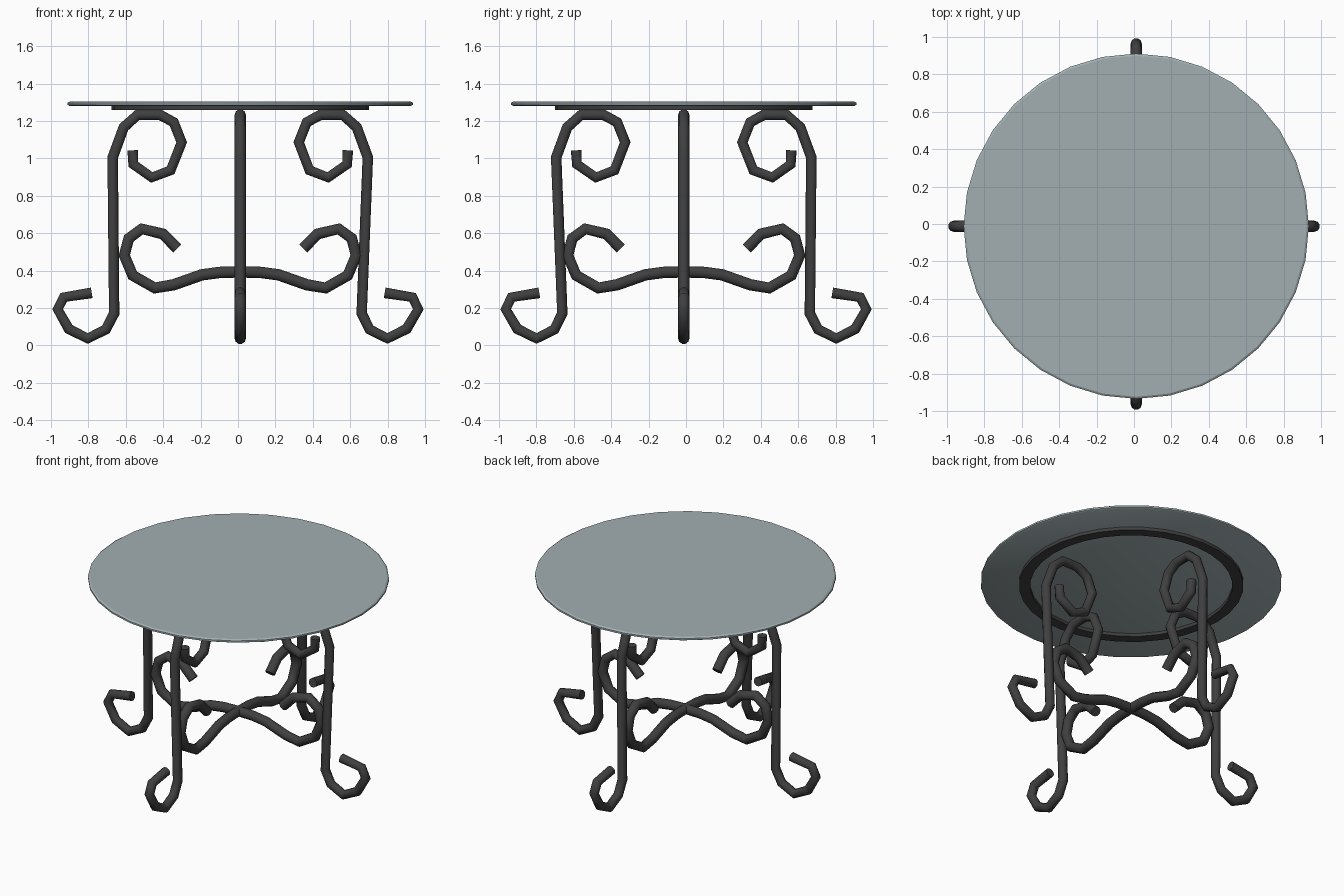
import bpy
import bmesh
import math
from mathutils import Vector

cube = bpy.data.objects.get("Cube")
if cube:
    bpy.data.objects.remove(cube, do_unlink=True)

CENTRE = Vector((0.012, -0.012, 0))


def material(name, rgb, roughness):
    m = bpy.data.materials.new(name)
    m.use_nodes = True
    m.diffuse_color = (*rgb, 1)
    bsdf = m.node_tree.nodes["Principled BSDF"]
    bsdf.inputs["Base Color"].default_value = (*rgb, 1)
    bsdf.inputs["Roughness"].default_value = roughness
    return m


iron = material("dark iron", (0.05, 0.05, 0.05), 0.5)
glass = material("pale glass", (0.36, 0.43, 0.45), 0.4)


def smooth(obj, angle):
    bpy.ops.object.select_all(action="DESELECT")
    obj.select_set(True)
    bpy.context.view_layer.objects.active = obj
    bpy.ops.object.shade_smooth_by_angle(angle=math.radians(angle))


def tube(name, points, radius):
    """Round bar swept along a path of straight segments."""
    curve = bpy.data.curves.new(name + "_path", "CURVE")
    curve.dimensions = "3D"
    curve.bevel_depth = radius
    curve.bevel_resolution = 3
    curve.use_fill_caps = True
    spline = curve.splines.new("POLY")
    spline.points.add(len(points) - 1)
    for p, co in zip(spline.points, points):
        p.co = (*(co + CENTRE), 1)
    obj = bpy.data.objects.new(name, curve)
    bpy.context.collection.objects.link(obj)
    bpy.ops.object.select_all(action="DESELECT")
    obj.select_set(True)
    bpy.context.view_layer.objects.active = obj
    bpy.ops.object.convert(target="MESH")
    obj = bpy.context.view_layer.objects.active
    obj.data.materials.clear()
    obj.data.materials.append(iron)
    smooth(obj, 50)


def lathe(name, profile, sides, mat):
    """Closed band of (radius, z) turned about the centre; radius 0 makes a pole."""
    bm = bmesh.new()
    verts = [bm.verts.new((r, 0, z)) for r, z in profile]
    edges = [bm.edges.new((a, b)) for a, b in zip(verts, verts[1:] + verts[:1])
             if a.co.x + b.co.x > 0]
    bmesh.ops.spin(bm, geom=verts + edges, cent=(0, 0, 0), axis=(0, 0, 1),
                   angle=2 * math.pi, steps=sides)
    bmesh.ops.remove_doubles(bm, verts=bm.verts, dist=0.0005)
    bmesh.ops.recalc_face_normals(bm, faces=bm.faces)
    mesh = bpy.data.meshes.new(name)
    bm.to_mesh(mesh)
    bm.free()
    obj = bpy.data.objects.new(name, mesh)
    obj.location = CENTRE
    bpy.context.collection.objects.link(obj)
    mesh.materials.append(mat)
    smooth(obj, 30)


# Round glass top with a softened rim, and the flat ring under it
lathe("glass_top", [(0, 1.28), (0.912, 1.28), (0.923, 1.286), (0.923, 1.297),
                    (0.912, 1.304), (0, 1.304)], 32, glass)
lathe("support_ring", [(0.62, 1.259), (0.688, 1.259), (0.688, 1.282), (0.62, 1.282)],
      32, iron)

# Leg path as (distance from centre, height): top scroll, shaft, foot scroll
leg = [(0.575, 1.043), (0.572, 0.968), (0.473, 0.898), (0.372, 0.936), (0.313, 1.086),
       (0.356, 1.193), (0.43, 1.233), (0.548, 1.233), (0.623, 1.166), (0.682, 1.005),
       (0.674, 0.171), (0.719, 0.085), (0.816, 0.037), (0.917, 0.088), (0.976, 0.193),
       (0.944, 0.257), (0.794, 0.281)]

# Two of the four legs lean slightly inward
for name, direction, lean in [("right_leg", (-1, 0, 0), 0), ("left_leg", (1, 0, 0), 0.03),
                              ("front_leg", (0, -1, 0), 0.03), ("back_leg", (0, 1, 0), 0)]:
    d = Vector(direction)
    tube(name, [d * (u - lean * max(0, 1 - z)) + Vector((0, 0, z)) for u, z in leg], 0.03)

# Two crossing stretchers with a scroll at each end
half = [(0.337, 0.519), (0.414, 0.596), (0.527, 0.623), (0.596, 0.572), (0.62, 0.481),
        (0.575, 0.374), (0.457, 0.307), (0.356, 0.324), (0.206, 0.377), (0.11, 0.39)]
brace = half + [(0, 0.393)] + [(-u, z) for u, z in reversed(half)]
for name, d in [("side_stretcher", Vector((1, 0, 0))), ("front_stretcher", Vector((0, 1, 0)))]:
    tube(name, [d * u + Vector((0, 0, z)) for u, z in brace], 0.032)
